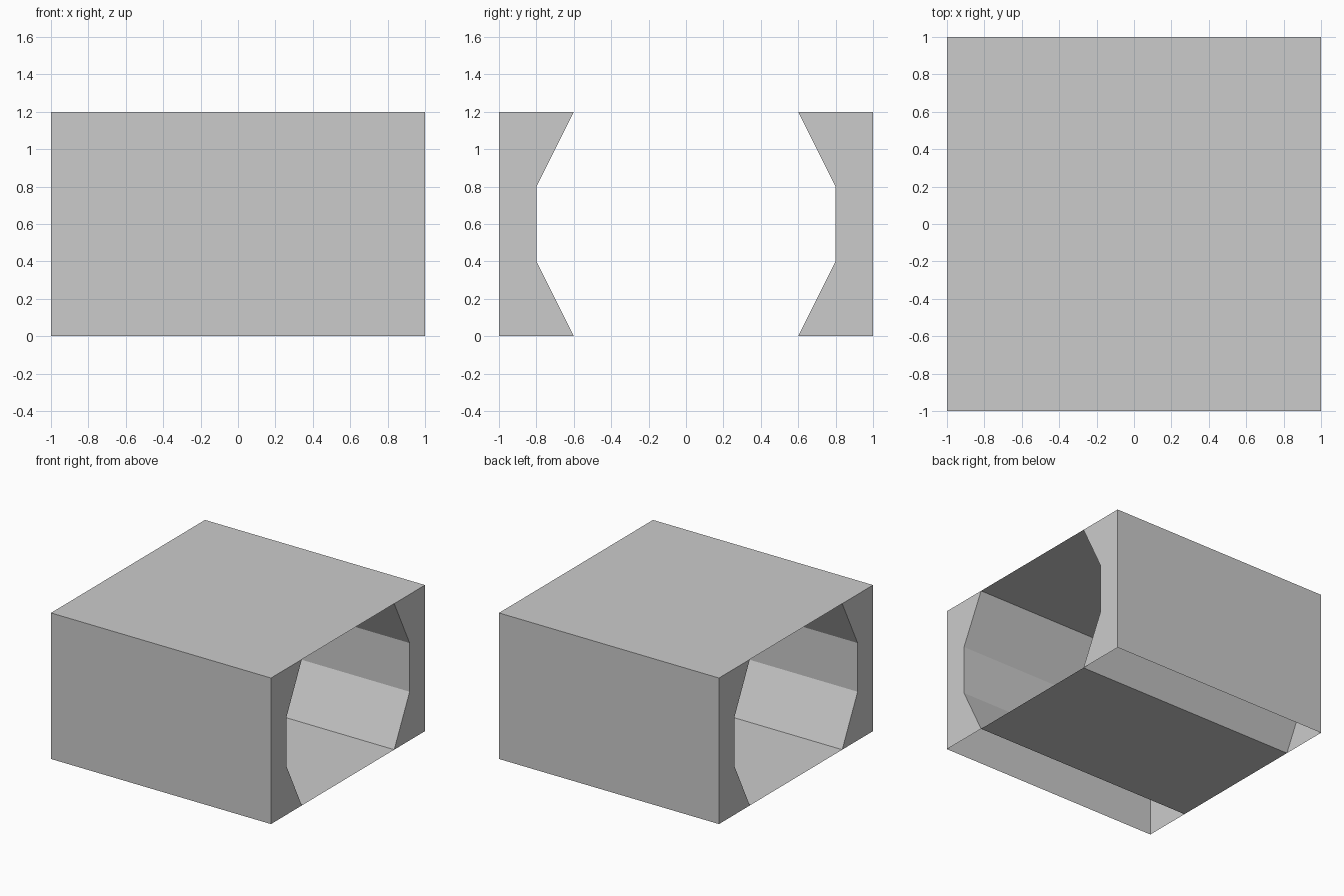
import bpy
import bmesh

if "Cube" in bpy.data.objects:
    bpy.data.objects.remove(bpy.data.objects["Cube"])

HALF = 1.0      # half length and half width
HEIGHT = 1.2
# Cross-section (y, z) of one side wall: tunnel side first, then outer side
SECTION = [(0.6, 0), (0.8, 0.4), (0.8, 0.8), (0.6, HEIGHT), (HALF, HEIGHT), (HALF, 0)]


def add_object(name, bm):
    mesh = bpy.data.meshes.new(name)
    bm.to_mesh(mesh)
    bm.free()
    obj = bpy.data.objects.new(name, mesh)
    bpy.context.collection.objects.link(obj)
    return obj


def panel(name, half_width, z):
    """Thin horizontal sheet running the full length."""
    bm = bmesh.new()
    corners = [(-HALF, -half_width), (HALF, -half_width), (HALF, half_width), (-HALF, half_width)]
    bm.faces.new([bm.verts.new((x, y, z)) for x, y in corners])
    return add_object(name, bm)


# Hollow side wall, open underneath; its top is closed by the roof sheet
bm = bmesh.new()
left = [bm.verts.new((-HALF, y, z)) for y, z in SECTION]
right = [bm.verts.new((HALF, y, z)) for y, z in SECTION]
for i in (0, 1, 2, 4):
    bm.faces.new((left[i], right[i], right[i + 1], left[i + 1]))
bm.faces.new(left)
bm.faces.new(right[::-1])
walls = add_object("side_walls", bm)

# Opposite wall by mirroring across y = 0
mirror = walls.modifiers.new("mirror", 'MIRROR')
mirror.use_axis = (False, True, False)

# Roof covers everything, floor only spans the tunnel
panel("roof", HALF, HEIGHT)
panel("tunnel_floor", 0.6, 0)
